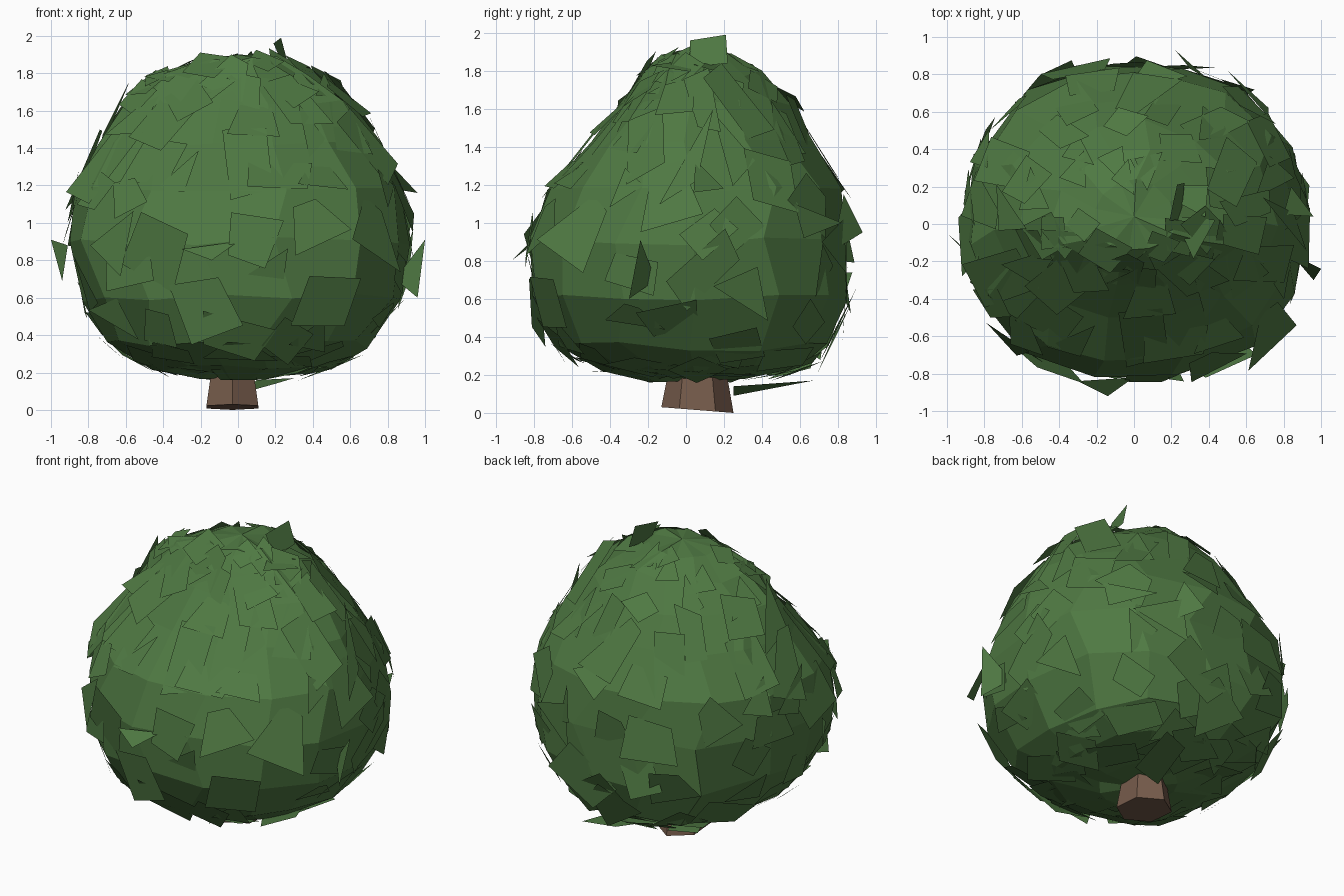
import bpy, bmesh, math, random
from mathutils import Vector, Matrix

if "Cube" in bpy.data.objects:
    bpy.data.objects.remove(bpy.data.objects["Cube"])

random.seed(5)


def material(name, rgb):
    m = bpy.data.materials.new(name)
    m.diffuse_color = (*rgb, 1)
    m.use_nodes = True
    m.node_tree.nodes["Principled BSDF"].inputs["Base Color"].default_value = m.diffuse_color
    return m


def make_object(name, bm, mat):
    me = bpy.data.meshes.new(name)
    bm.to_mesh(me)
    bm.free()
    me.materials.append(mat)
    ob = bpy.data.objects.new(name, me)
    bpy.context.collection.objects.link(ob)
    return ob


green = material("leaf_green", (0.078, 0.19, 0.055))
brown = material("bark_brown", (0.18, 0.105, 0.07))

# Crown profile: height, left, right, front and back reach, diagonal fullness
PROFILE = [
    (0.18, 0.22, 0.22, 0.20, 0.32, 0.00),
    (0.23, 0.46, 0.50, 0.46, 0.60, 0.03),
    (0.35, 0.70, 0.69, 0.69, 0.76, 0.06),
    (0.60, 0.83, 0.87, 0.81, 0.85, 0.07),
    (0.90, 0.90, 0.92, 0.83, 0.85, 0.06),
    (1.17, 0.88, 0.87, 0.74, 0.82, 0.03),
    (1.42, 0.75, 0.77, 0.51, 0.68, -0.02),
    (1.64, 0.62, 0.62, 0.33, 0.56, -0.06),
    (1.78, 0.45, 0.41, 0.23, 0.41, -0.05),
    (1.87, 0.22, 0.22, 0.14, 0.24, 0.00),
]
LAST = len(PROFILE) - 1


def crown_point(t, a):
    """Point on the crown: t runs along the profile, a around it."""
    i = min(int(t), LAST - 1)
    z, l, r, f, b, d = (p + (q - p) * (t - i) for p, q in zip(PROFILE[i], PROFILE[i + 1]))
    c, s = math.cos(a), math.sin(a)
    k = 1 + d * math.sin(2 * a) ** 2
    return Vector((k * c * (r if c > 0 else l), k * s * (b if s > 0 else f), z))


# Faceted crown core
SIDES = 14
bm = bmesh.new()
rings = []
for k in range(LAST + 1):
    ring = []
    for j in range(SIDES):
        a = math.tau * (j + 0.25 * (k % 2)) / SIDES + random.uniform(-.07, .07)
        p = crown_point(k, a)
        p.z += random.uniform(-0.025, 0.025)
        ring.append(bm.verts.new(p))
    rings.append(ring)
for lo, hi in zip(rings, rings[1:]):
    for j in range(SIDES):
        n = (j + 1) % SIDES
        bm.faces.new((lo[j], lo[n], hi[n], hi[j]))
for ring, z in ((rings[0], 0.17), (rings[-1], 1.9)):
    tip = bm.verts.new((0, 0.04, z))
    for j in range(SIDES):
        bm.faces.new((ring[j], ring[(j + 1) % SIDES], tip))
bmesh.ops.recalc_face_normals(bm, faces=bm.faces)
make_object("crown_core", bm, green)

# Leaf cards lying on the crown, some lifted at one edge
bm = bmesh.new()


def leaf_card(t, a, w, h, spin, lift, offset=0.004):
    p = crown_point(t, a)
    around = (crown_point(t, a + .05) - crown_point(t, a - .05)).normalized()
    t0, t1 = max(t - .3, 0), min(t + .3, LAST)
    up = (crown_point(t1, a) - crown_point(t0, a)).normalized()
    n = around.cross(up).normalized()
    u = Matrix.Rotation(spin, 3, n) @ around
    v = Matrix.Rotation(lift, 3, u) @ n.cross(u)
    normal = u.cross(v)
    corners = [(-.5, -.5), (.5, -.5), (.5, .5), (-.5, .5)]
    kind = random.random()
    if kind < 0.3:
        corners = [(-.5, -.5), (.5, -.4), (.1, .6)]
    elif kind < 0.55:
        corners = [(-.6, -.5), (.6, -.5), (.25, .5), (-.25, .5)]
    verts = []
    for x, y in corners:
        x += random.uniform(-.14, .14)
        y += random.uniform(-.14, .14)
        verts.append(bm.verts.new(p + n * offset + u * x * w + v * y * h))
    f = bm.faces.new(verts)
    f.normal_update()
    if f.normal.dot(normal) < 0:
        f.normal_flip()


# Rows of cards: long upright ones on the slopes, shorter ones below and on top
ROWS = [(0.6, 11, .26, .22), (1.4, 15, .28, .22), (2.3, 15, .28, .24),
        (3.2, 14, .30, .26), (4.1, 13, .28, .26), (5.0, 14, .26, .26),
        (5.9, 12, .22, .44), (6.7, 12, .20, .40), (7.5, 12, .20, .22),
        (8.3, 10, .20, .18), (8.9, 6, .18, .18)]
for t, count, w, h in ROWS:
    slope = 5.5 < t < 7
    spread, tilt = (.35, .14) if slope else (.75, .24)
    for j in range(count):
        leaf_card(min(LAST, max(0.2, t + random.uniform(-.4, .4))),
                  math.tau * (j + random.uniform(-.4, .4)) / count,
                  w * random.uniform(.65, 1.25), h * random.uniform(.65, 1.25),
                  random.uniform(-spread, spread), random.uniform(-tilt, tilt))


def loose_leaf(*pts):
    bm.faces.new([bm.verts.new(p) for p in pts])


# Stray leaves that break the outline
loose_leaf((.19, .02, 1.96), (.23, .21, 1.99), (.27, .22, 1.84), (.25, .02, 1.82))
loose_leaf((.84, -.16, .70), (.96, -.30, .60), (1.0, -.24, .91))
loose_leaf((.80, .05, 1.33), (.84, .2, 1.18), (.96, .04, 1.16))
loose_leaf((-1.0, -.05, .91), (-.91, -.14, .88), (-.94, -.1, .69))
loose_leaf((-.30, -.84, .86), (-.14, -.92, .80), (.0, -.82, .90))
loose_leaf((.22, .93, .95), (.40, .77, .85), (.30, .83, 1.15))
loose_leaf((.50, .82, 1.0), (.72, .62, .92), (.72, .57, 1.1))
loose_leaf((.02, .25, .09), (.2, .25, .14), (.3, .67, .17), (.1, .6, .16))
make_object("leaf_cards", bm, green)

# Short six-sided trunk with an uneven, slightly flared base
bm = bmesh.new()
bmesh.ops.create_cone(bm, cap_ends=True, segments=6, radius1=1, radius2=0.8, depth=1)
for v in bm.verts:
    low = v.co.z < 0
    v.co = Vector((-0.03 + v.co.x * 0.16, 0.06 + v.co.y * 0.19,
                   0.015 - 0.015 * v.co.y if low else 0.22))
make_object("trunk", bm, brown)
